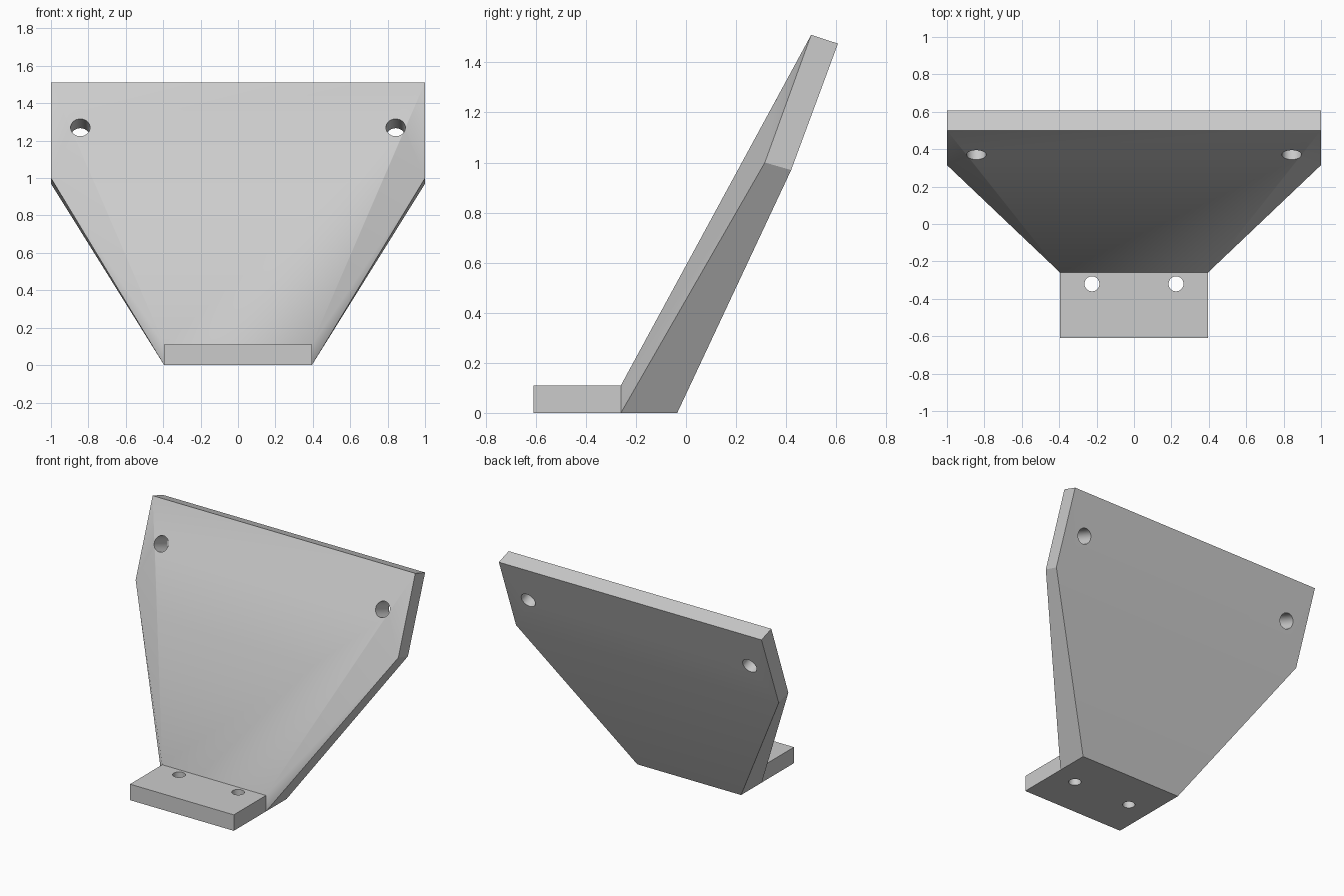
import bpy, bmesh, math
from mathutils import Vector

if "Cube" in bpy.data.objects:
    bpy.data.objects.remove(bpy.data.objects["Cube"])

grey = bpy.data.materials.new("light grey")
grey.diffuse_color = (0.6, 0.6, 0.6, 1)
grey.use_nodes = True
grey.node_tree.nodes["Principled BSDF"].inputs["Base Color"].default_value = grey.diffuse_color

# Right-hand corner points of the bracket; each is mirrored to the left
POINTS = {
    "toe_low": (0.395, -0.61, 0), "toe_high": (0.395, -0.61, 0.11),
    "bend_low": (0.395, -0.26, 0), "bend_high": (0.395, -0.26, 0.11),
    "heel": (0.395, -0.035, 0),
    "side_front": (1, 0.315, 1.0), "side_back": (1, 0.42, 0.97),
    "top_front": (1, 0.50, 1.51), "top_back": (1, 0.607, 1.475),
}
# Faces spanning the full width, listed by the edge pair they join
SPANS = [("toe_low", "toe_high"), ("toe_high", "bend_high"),
         ("bend_high", "top_front"), ("top_front", "top_back"),
         ("top_back", "side_back"), ("side_back", "heel")]
# Faces on each flank
FLANKS = [("toe_low", "bend_low", "bend_high", "toe_high"),
          ("bend_low", "heel", "side_back", "side_front"),
          ("bend_low", "side_front", "bend_high"),
          ("bend_high", "side_front", "top_front"),
          ("side_front", "side_back", "top_back", "top_front")]

# Bracket body: foot and flared leaning plate
bm = bmesh.new()
right = {n: bm.verts.new(p) for n, p in POINTS.items()}
left = {n: bm.verts.new((-p[0], p[1], p[2])) for n, p in POINTS.items()}
for a, b in SPANS:
    bm.faces.new((left[a], right[a], right[b], left[b]))
for names in FLANKS:
    bm.faces.new([right[n] for n in names])
    bm.faces.new([left[n] for n in reversed(names)])
under = ("toe_low", "bend_low", "heel")
bm.faces.new([left[n] for n in under] + [right[n] for n in reversed(under)])
bmesh.ops.recalc_face_normals(bm, faces=bm.faces)
mesh = bpy.data.meshes.new("bracket")
bm.to_mesh(mesh)
bm.free()
mesh.materials.append(grey)
bracket = bpy.data.objects.new("bracket", mesh)
bpy.context.collection.objects.link(bracket)


def drill(name, centre, axis, radius):
    """Cut a round hole through the bracket."""
    bpy.ops.mesh.primitive_cylinder_add(
        vertices=40, radius=radius, depth=0.5, location=centre,
        rotation=Vector(axis).to_track_quat('Z', 'Y').to_euler())
    cutter = bpy.context.object
    cutter.name = name
    cutter.data.materials.append(grey)
    cutter.hide_render = True
    mod = bracket.modifiers.new(name, 'BOOLEAN')
    mod.operation, mod.solver, mod.object = 'DIFFERENCE', 'EXACT', cutter
    bpy.context.view_layer.objects.active = bracket
    bpy.ops.object.modifier_apply(modifier=mod.name)
    bpy.data.objects.remove(cutter)


# Screw holes: two in the foot, two square to the upper back face
for s in (-1, 1):
    drill("foot_hole", (s * 0.225, -0.32, 0), (0, 0, 1), 0.04)
    drill("plate_hole", (s * 0.843, 0.37, 1.27), (0, 0.94, -0.345), 0.052)

# Soft shading over the shallow folds, crisp outer edges
bpy.ops.object.select_all(action='DESELECT')
bracket.select_set(True)
bpy.context.view_layer.objects.active = bracket
bpy.ops.object.shade_smooth_by_angle(angle=math.radians(30))
